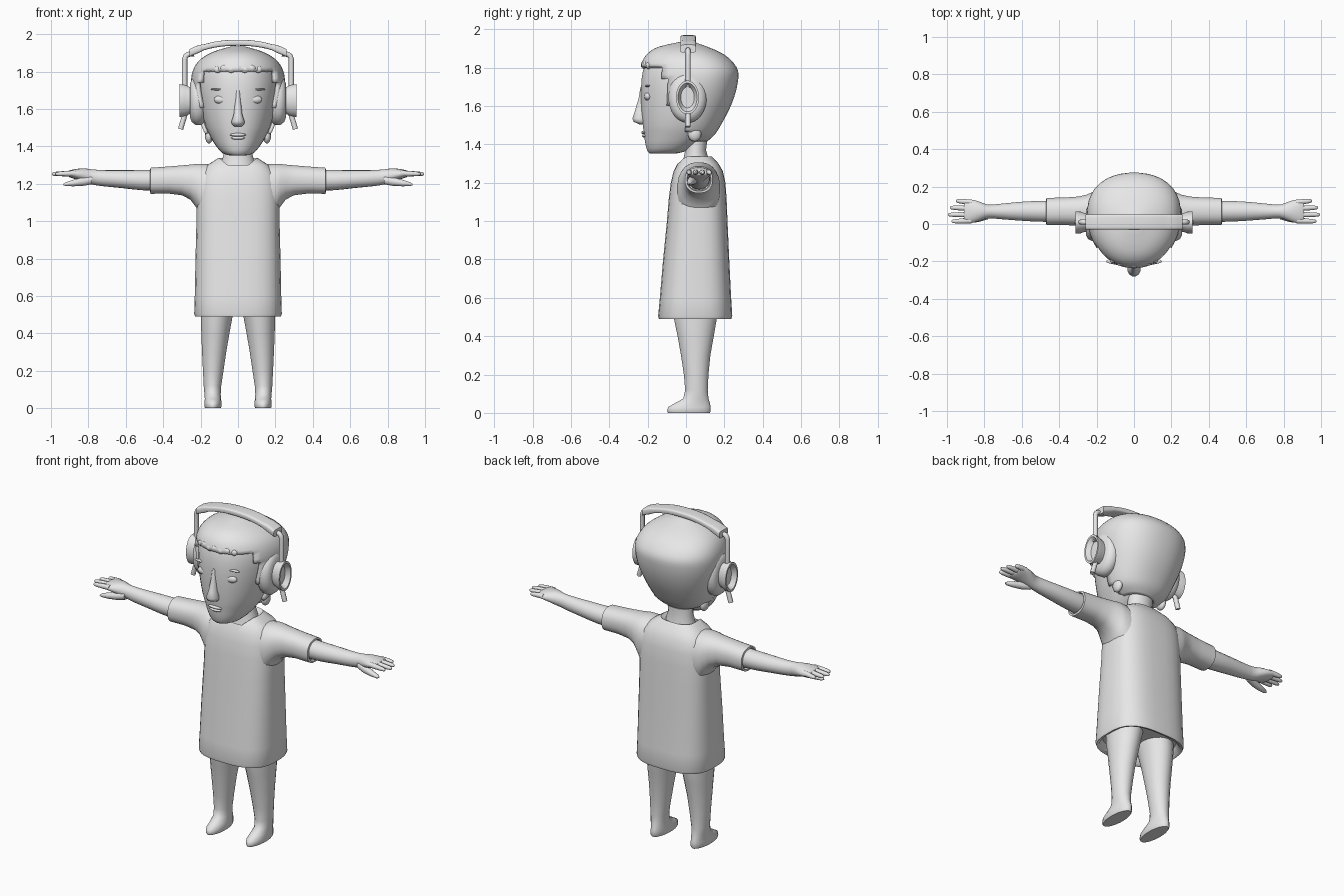
import bpy, bmesh, math
from mathutils import Vector

grey = bpy.data.materials.new("plain grey")
grey.diffuse_color = (0.8, 0.8, 0.8, 1)


def finish(bm, name, mirror=False, angle=50):
    bmesh.ops.recalc_face_normals(bm, faces=bm.faces[:])
    me = bpy.data.meshes.new(name)
    bm.to_mesh(me)
    bm.free()
    ob = bpy.data.objects.new(name, me)
    bpy.context.collection.objects.link(ob)
    me.materials.append(grey)
    bpy.ops.object.select_all(action='DESELECT')
    ob.select_set(True)
    bpy.context.view_layer.objects.active = ob
    bpy.ops.object.shade_smooth_by_angle(angle=math.radians(angle))
    if mirror:
        ob.modifiers.new("mirror", 'MIRROR')
    return ob


def smooth_rows(rows, sub):
    """Catmull-Rom interpolation of the section rows."""
    out = []
    for i in range(len(rows) - 1):
        p0, p1 = rows[max(i - 1, 0)], rows[i]
        p2, p3 = rows[i + 1], rows[min(i + 2, len(rows) - 1)]
        for k in range(sub):
            t = k / sub
            out.append([0.5 * (2 * b + (c - a) * t + (2 * a - 5 * b + 4 * c - d) * t * t
                               + (3 * b - a - 3 * c + d) * t ** 3)
                        for a, b, c, d in zip(p0, p1, p2, p3)])
    return out + [list(rows[-1])]


def loft(axis, rows, n=24, power=2.0, taper=0.0, sub=1, edit=None):
    """Skin of rounded sections. Row: position, u min, u max, v min, v max.
    Axis z: u = x, v = y.  Axis x: u = y, v = z."""
    bm = bmesh.new()
    rings = []
    rows = smooth_rows(rows, sub) if sub > 1 else rows
    for j, (t, u0, u1, v0, v1) in enumerate(rows):
        ring = []
        for i in range(n):
            a = 2 * math.pi * (i + 0.5) / n
            c, s = math.cos(a), math.sin(a)
            c = math.copysign(abs(c) ** (2 / power), c)
            s = math.copysign(abs(s) ** (2 / power), s)
            u = (u0 + u1) / 2 + (u1 - u0) / 2 * c * (1 + taper * s)
            v = (v0 + v1) / 2 + (v1 - v0) / 2 * s
            co = Vector((u, v, t)) if axis == 'z' else Vector((t, u, v))
            if edit:
                edit(co, j, len(rows))
            ring.append(bm.verts.new(co))
        rings.append(ring)
    for a, b in zip(rings, rings[1:]):
        for i in range(n):
            bm.faces.new((a[i], a[(i + 1) % n], b[(i + 1) % n], b[i]))
    bm.faces.new(rings[0])
    bm.faces.new(rings[-1])
    return bm


def ellipsoid(name, pos, size, mirror=False):
    bm = bmesh.new()
    bmesh.ops.create_uvsphere(bm, u_segments=14, v_segments=8, radius=1)
    bmesh.ops.scale(bm, vec=size, verts=bm.verts)
    bmesh.ops.translate(bm, vec=pos, verts=bm.verts)
    return finish(bm, name, mirror)


def sym(rows):
    return [(z, -w, w, a, b) for z, w, a, b in rows]


# Shirt body with recessed hem and a neckline dipping to a V in front
def neckline(co, j, count):
    if j >= count - 2 and co.y < 0.05:
        co.z -= 0.085 * max(0, 1 - abs(co.x) / 0.1)
        co.y -= 0.03 * max(0, 1 - abs(co.x) / 0.1)


finish(loft('z', sym([
    (.53, .20, -.11, .20), (.495, .215, -.125, .22), (.49, .23, -.142, .237), (.505, .235, -.146, .242),
    (.60, .232, -.137, .236), (.80, .228, -.12, .226), (1.0, .223, -.10, .217),
    (1.12, .222, -.09, .212), (1.2, .215, -.08, .206), (1.26, .20, -.065, .193),
    (1.30, .165, -.045, .17), (1.338, .105, -.03, .135), (1.325, .09, -.015, .125)]),
    n=32, power=2.9, edit=neckline), "shirt_body")

# Sleeves flaring into the body at the armpit
finish(loft('x', [
    (.15, -.05, .18, 1.0, 1.305), (.20, -.045, .178, 1.03, 1.308), (.225, -.035, .17, 1.075, 1.307),
    (.255, -.02, .157, 1.115, 1.303), (.30, -.01, .147, 1.138, 1.299), (.37, -.006, .142, 1.147, 1.293),
    (.468, -.006, .14, 1.146, 1.286), (.47, .005, .13, 1.157, 1.276), (.45, .01, .125, 1.16, 1.272)],
    power=2.3), "sleeve", True)

# Arm and palm
finish(loft('x', [
    (.42, .01, .125, 1.162, 1.276), (.52, .012, .124, 1.166, 1.274), (.62, .018, .118, 1.177, 1.273),
    (.72, .026, .108, 1.187, 1.273), (.78, .03, .104, 1.196, 1.277), (.82, .018, .118, 1.208, 1.282),
    (.86, .006, .13, 1.222, 1.28), (.90, .003, .133, 1.235, 1.272), (.91, .01, .128, 1.242, 1.266)],
    n=18, sub=2), "arm", True)

# Fingers
for y0, y1, tip in ((.018, .014, .975), (.05, .05, .995), (.083, .088, .985), (.116, .124, .952)):
    rows = []
    for f, r in ((0, .015), (.4, .0145), (.8, .012), (.95, .009), (1, .004)):
        x, y, z = .87 + (tip - .87) * f, y0 + (y1 - y0) * f, 1.256 - .004 * f
        rows.append((x, y - r, y + r, z - r, z + r))
    finish(loft('x', rows, n=10), "finger", True)
finish(loft('x', [
    (.78, .025, .07, 1.197, 1.245), (.83, .01, .055, 1.188, 1.235), (.88, .004, .04, 1.186, 1.222),
    (.92, .004, .03, 1.187, 1.209), (.933, .01, .02, 1.192, 1.2)], n=12), "thumb", True)

# Legs with feet
finish(loft('z', [
    (0, .092, .176, -.095, .125), (.008, .088, .18, -.1, .13), (.03, .088, .18, -.095, .13),
    (.05, .09, .178, -.06, .126), (.075, .092, .18, -.015, .118), (.12, .089, .184, -.005, .114),
    (.20, .077, .188, -.012, .118), (.30, .062, .193, -.027, .128), (.40, .045, .197, -.045, .146),
    (.48, .03, .2, -.062, .16), (.55, .012, .2, -.07, .165)], n=20), "leg", True)

# Neck
finish(loft('z', sym([(1.22, .11, -.04, .13), (1.32, .088, -.015, .12), (1.37, .075, -.005, .105),
                      (1.48, .08, -.01, .12)]), n=20), "neck")

# Head, narrower toward the face
finish(loft('z', sym([
    (1.352, .045, -.185, -.06), (1.362, .08, -.2, -.01), (1.40, .115, -.212, .05),
    (1.45, .145, -.219, .11), (1.50, .17, -.226, .15), (1.60, .2, -.234, .21), (1.70, .216, -.235, .24),
    (1.78, .215, -.226, .245), (1.85, .185, -.198, .19), (1.90, .11, -.13, .11), (1.918, .03, -.03, .04)]),
    n=32, power=2.25, taper=.12, sub=2), "head")

# Hair shell, cut away around the face
bm = loft('z', sym([
    (1.415, .10, -.15, .11), (1.45, .16, -.20, .15), (1.50, .19, -.222, .182), (1.58, .216, -.236, .225),
    (1.65, .235, -.243, .253), (1.72, .247, -.245, .27), (1.785, .245, -.24, .272), (1.84, .222, -.225, .235),
    (1.88, .18, -.195, .18), (1.91, .12, -.14, .11), (1.935, .035, -.03, .04)]),
    n=40, power=2.2, taper=.12, sub=3)


def on_face(c):
    if c.z > 1.81:
        return False
    return c.y < (-.13 if c.z > 1.75 else -.09 if c.z > 1.6 else .01) or c.z < 1.416


bmesh.ops.delete(bm, geom=[f for f in bm.faces if on_face(f.calc_center_median())], context='FACES')
hair = finish(bm, "hair")
solid = hair.modifiers.new("thickness", 'SOLIDIFY')
solid.thickness, solid.offset = .02, -1

# Fringe locks
for i in range(-3, 4):
    ellipsoid("fringe_lock", (i * .036, -.222 + .012 * (i / 2) ** 2, 1.817 - .006 * (i % 2)), (.022, .014, .018))
# Hair locks beside the neck
ellipsoid("nape_lock", (.155, .045, 1.455), (.022, .035, .04), True)

# Nose, lips, closed eyelids and brows
finish(loft('z', sym([(1.70, .012, -.238, -.2), (1.64, .016, -.248, -.2), (1.57, .024, -.269, -.2),
                      (1.535, .036, -.281, -.2), (1.518, .034, -.274, -.2), (1.505, .02, -.245, -.2)]),
            n=12), "nose")
ellipsoid("upper_lip", (0, -.219, 1.462), (.045, .014, .009))
ellipsoid("lower_lip", (0, -.216, 1.445), (.038, .014, .009))
ellipsoid("eyelid", (.085, -.197, 1.65), (.046, .022, .024), True)
ellipsoid("brow", (.10, -.2, 1.705), (.05, .014, .006), True)

# Headphone band
arch = []
for i in range(-10, 11):
    x = i * .026
    mid = 1.954 - .055 * abs(i / 10) ** 2.3
    r = .016 if abs(i) < 8 else .021
    arch.append((x, -.03, .052, mid - r, mid + r))
finish(loft('x', arch, n=16, power=5), "headband", angle=40)


def tube(name, points, radius):
    cu = bpy.data.curves.new(name, 'CURVE')
    cu.dimensions, cu.bevel_depth, cu.bevel_resolution, cu.use_fill_caps = '3D', radius, 2, True
    sp = cu.splines.new('POLY')
    sp.points.add(len(points) - 1)
    for p, co in zip(sp.points, points):
        p.co = (*co, 1)
    ob = bpy.data.objects.new(name, cu)
    bpy.context.collection.objects.link(ob)
    cu.materials.append(grey)


# Headphone rods and stubs below the cups
for s in (-1, 1):
    tube("headphone_rod", [(s * x, .01, z) for x, z in
                           ((.235, 1.895), (.268, 1.892), (.28, 1.882), (.285, 1.865), (.285, 1.7))], .014)
    tube("headphone_stub", [(s * x, .01, z) for x, z in ((.28, 1.58), (.293, 1.54), (.307, 1.492))], .014)

# Ear pads and dished outer cups
def oval(x, ry, rz):
    return (x, .008 - ry, .008 + ry, 1.645 - rz, 1.645 + rz)


finish(loft('x', [oval(.18, .085, .115), oval(.195, .098, .13), oval(.225, .1, .133), oval(.247, .088, .115),
                  oval(.257, .065, .09)], n=28), "ear_pad", True)
finish(loft('x', [oval(.24, .05, .072), oval(.262, .05, .074), oval(.285, .058, .085), oval(.312, .06, .088),
                  oval(.312, .05, .075), oval(.285, .035, .055)], n=28), "ear_cup", True, 35)
